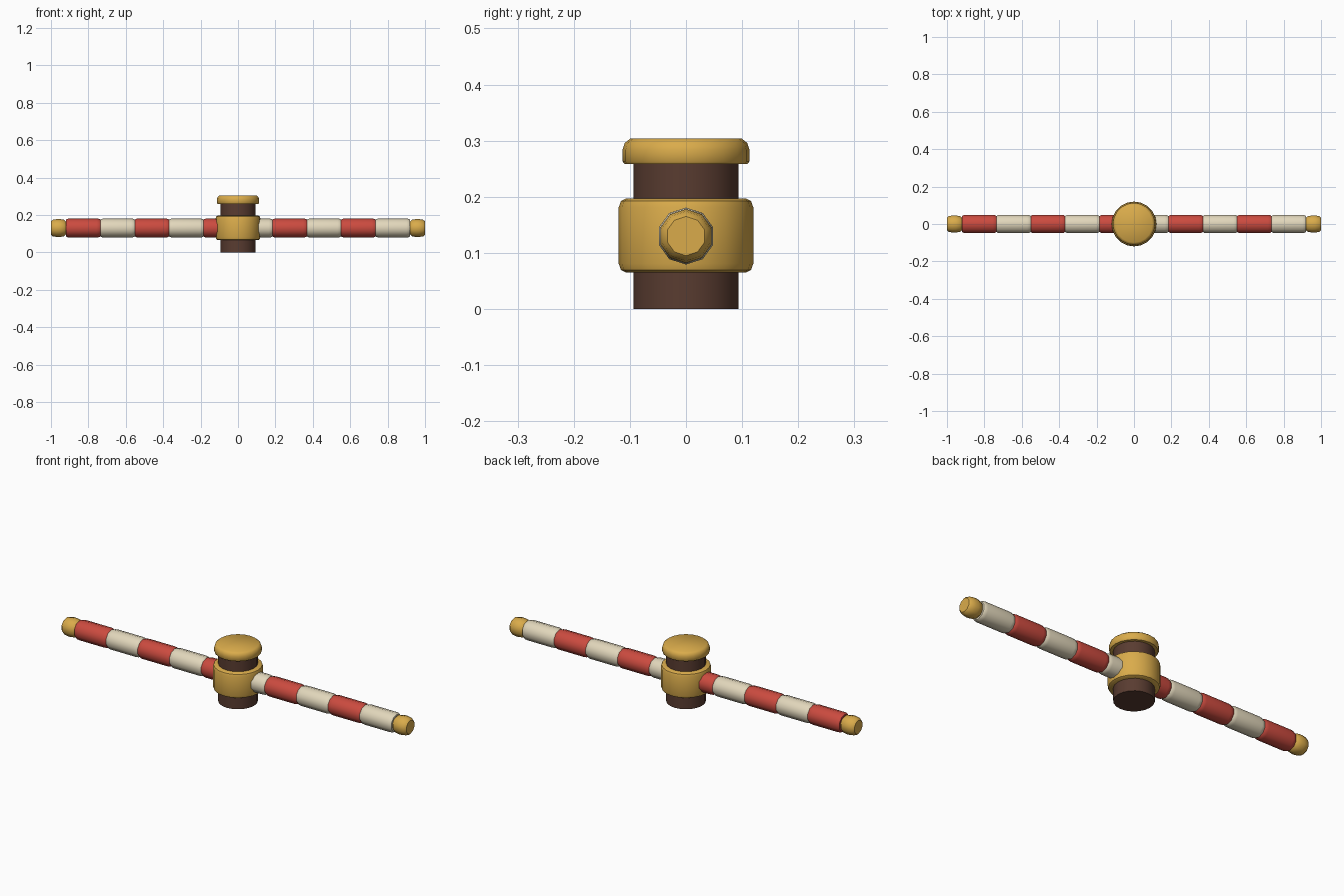
import bpy, bmesh, math
from mathutils import Matrix

if "Cube" in bpy.data.objects:
    bpy.data.objects.remove(bpy.data.objects["Cube"])


def material(name, rgb):
    m = bpy.data.materials.new(name)
    m.diffuse_color = (*rgb, 1)
    m.use_nodes = True
    m.node_tree.nodes["Principled BSDF"].inputs["Base Color"].default_value = m.diffuse_color
    return m


GOLD = material("gold", (0.70, 0.41, 0.07))
RED = material("red", (0.60, 0.07, 0.05))
CREAM = material("cream", (0.76, 0.68, 0.50))
BROWN = material("brown", (0.10, 0.045, 0.03))


def lathe(name, profile, sides, mat, matrix=Matrix(), phase=0.0):
    """Closed solid of revolution about z from (radius, height) points."""
    bm = bmesh.new()
    rings = []
    for r, z in profile:
        angles = [phase + 2 * math.pi * i / sides for i in range(sides)]
        rings.append([bm.verts.new((r * math.cos(a), r * math.sin(a), z)) for a in angles])
    for lo, hi in zip(rings, rings[1:]):
        for i in range(sides):
            j = (i + 1) % sides
            bm.faces.new((lo[i], lo[j], hi[j], hi[i]))
    bm.faces.new(rings[0][::-1])
    bm.faces.new(rings[-1])
    bm.transform(matrix)
    mesh = bpy.data.meshes.new(name)
    bm.to_mesh(mesh)
    bm.free()
    mesh.materials.append(mat)
    ob = bpy.data.objects.new(name, mesh)
    bpy.context.collection.objects.link(ob)
    bpy.ops.object.select_all(action='DESELECT')
    ob.select_set(True)
    bpy.context.view_layer.objects.active = ob
    bpy.ops.object.shade_smooth_by_angle(angle=math.radians(40))
    return ob


def rounded(r, z0, z1, dr, dz):
    """Cylinder profile with two-step rounded rims."""
    return [(r - dr, z0), (r - dr * 0.3, z0 + dz * 0.3), (r, z0 + dz),
            (r, z1 - dz), (r - dr * 0.3, z1 - dz * 0.3), (r - dr, z1)]


# Central post, collar and cap
lathe("post", [(0.094, 0), (0.094, 0.27)], 20, BROWN)
lathe("collar", rounded(0.12, 0.065, 0.197, 0.013, 0.016), 20, GOLD)
lathe("post_cap", [(0.109, 0.258), (0.113, 0.263), (0.113, 0.284),
                   (0.109, 0.296), (0.099, 0.304)], 20, GOLD)

# Striped bar lying along x, ten-sided with a corner pointing up
BAR_Z, END, COUNT = 0.13, 0.92, 10
along_x = Matrix.Translation((0, 0, BAR_Z)) @ Matrix.Rotation(math.pi / 2, 4, 'Y')
step = 2 * END / COUNT
for i in range(COUNT):
    x = -END + i * step
    lathe(f"bar_stripe_{i + 1}", rounded(0.0508, x, x + step, 0.006, 0.02),
          10, CREAM if i % 2 else RED, along_x)

# Gold tips at both ends
for side, x in (("left", -1.0), ("right", END)):
    lathe(f"bar_tip_{side}", rounded(0.048, x, x + 0.08, 0.013, 0.032), 10, GOLD, along_x)
